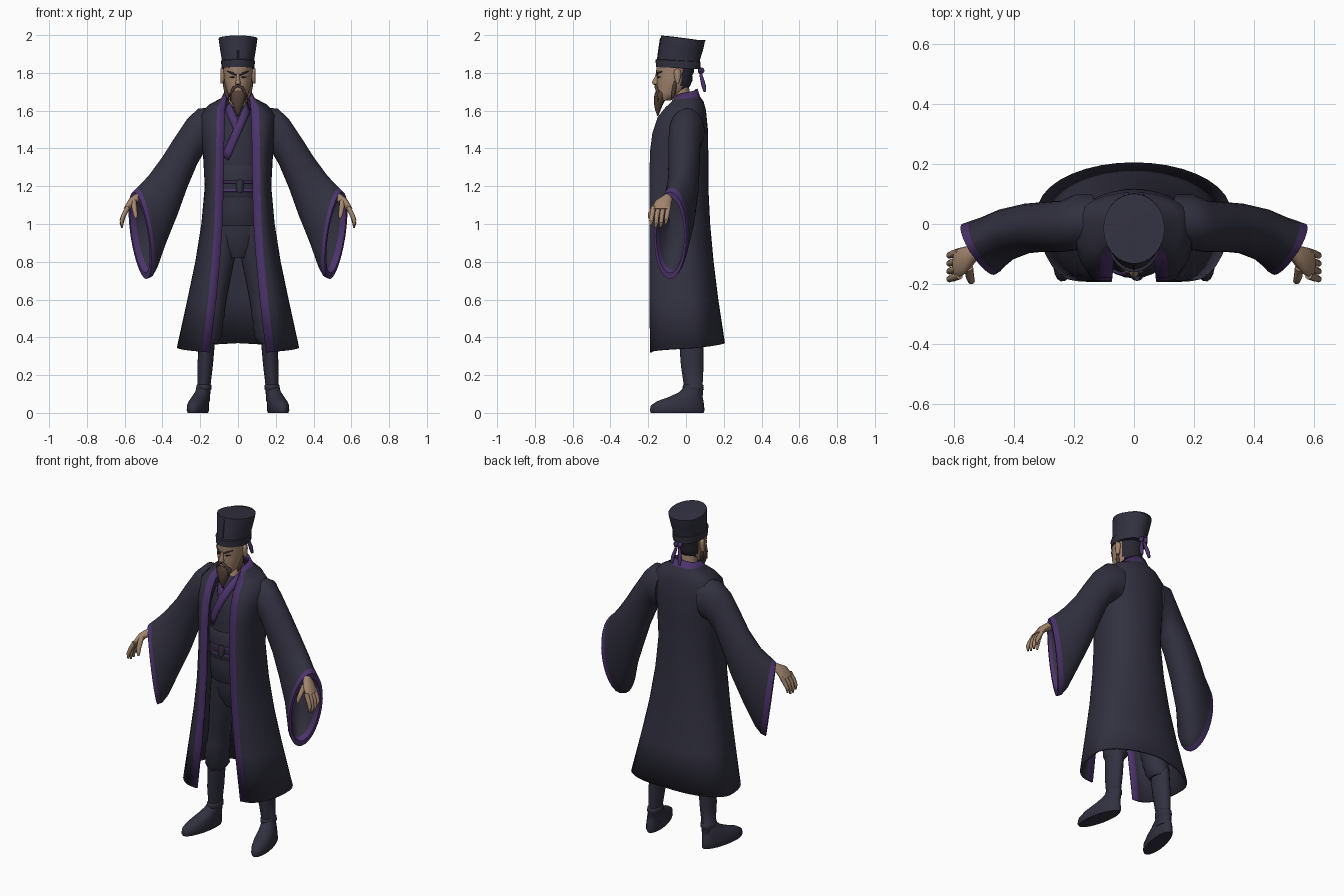
import bpy, bmesh, math
from mathutils import Vector as V


def material(name, col):
    m = bpy.data.materials.new(name)
    m.diffuse_color = (*col, 1)
    return m


NAVY = material("navy cloth", (0.031, 0.030, 0.050))
PURPLE = material("purple trim", (0.072, 0.034, 0.150))
SKIN = material("skin", (0.36, 0.235, 0.155))
BROWN = material("beard brown", (0.085, 0.052, 0.040))
HAIR = material("dark hair", (0.022, 0.021, 0.032))


def ring(c, u, v, n=24):
    c, u, v = V(c), V(u), V(v)
    return [c + u * math.cos(2 * math.pi * k / n) + v * math.sin(2 * math.pi * k / n)
            for k in range(n)]


def flat(z, cx, cy, w, d, n=24):
    return ring((cx, cy, z), (w, 0, 0), (0, d, 0), n)


def loft(name, rings, mats, rule=None, closed=True, mirror=False, solid=0, angle=45):
    """Skin a list of point rings; rule(row, column, centre) picks the material."""
    bm = bmesh.new()
    g = [[bm.verts.new(p) for p in r] for r in rings]
    n = len(g[0])
    for i in range(len(g) - 1):
        for j in range(n if closed else n - 1):
            k = (j + 1) % n
            f = bm.faces.new((g[i][j], g[i][k], g[i + 1][k], g[i + 1][j]))
            if rule:
                f.material_index = rule(i, j, f.calc_center_median())
    if closed:
        bm.faces.new(g[0])
        last = bm.faces.new(g[-1])
        if rule:
            last.material_index = rule(len(g) - 2, 0, last.calc_center_median())
    bmesh.ops.recalc_face_normals(bm, faces=bm.faces)
    me = bpy.data.meshes.new(name)
    bm.to_mesh(me)
    bm.free()
    for m in mats:
        me.materials.append(m)
    me.polygons.foreach_set("use_smooth", [True] * len(me.polygons))
    me.set_sharp_from_angle(angle=math.radians(angle))
    ob = bpy.data.objects.new(name, me)
    bpy.context.collection.objects.link(ob)
    if solid:
        s = ob.modifiers.new("thickness", 'SOLIDIFY')
        s.thickness, s.offset = solid, 0
    if mirror:
        ob.modifiers.new("mirror", 'MIRROR')
    return ob


def tube(name, pts, radii, mat, mirror=False, n=10):
    pts = [V(p) for p in pts]
    rings = []
    for i, p in enumerate(pts):
        t = pts[min(i + 1, len(pts) - 1)] - pts[max(i - 1, 0)]
        q = t.to_track_quat('Z', 'Y')
        rings.append(ring(p, q @ V((radii[i], 0, 0)), q @ V((0, radii[i], 0)), n))
    return loft(name, rings, [mat], mirror=mirror)


# Long open coat: front z, back z, opening x, front y, half width, side y, back y
coat = [(1.675, 1.715, .055, -.045, .068, 0, .055), (1.655, 1.67, .062, -.06, .085, 0, .07),
        (1.61, 1.645, .068, -.105, .15, .005, .088), (1.56, 1.6, .07, -.145, .195, 0, .1),
        (1.48, 1.5, .072, -.172, .195, -.01, .11), (1.38, 1.38, .074, -.185, .18, -.02, .112),
        (1.2, 1.2, .076, -.188, .17, -.02, .112), (1.0, 1.0, .082, -.188, .188, -.01, .122),
        (.8, .8, .096, -.188, .22, 0, .14), (.6, .6, .115, -.187, .262, .015, .165),
        (.32, .37, .148, -.185, .318, .04, .2)]
NF, NB = 7, 9
rows = []
for zf, zb, xf, yf, w, ys, yb in coat:
    bx = min(xf + .042, w - .004)
    half = [(xf, yf)]
    for k in range(NF + 1):
        a = math.pi / 2 * (1 - k / NF)
        half.append((bx + (w - bx) * math.cos(a), ys + (yf - ys) * math.sin(a)))
    for k in range(1, NB + 1):
        a = math.pi / 2 * k / NB
        half.append((w * math.cos(a), ys + (yb - ys) * math.sin(a)))
    half = [V((x, y, zf + (zb - zf) * k / (len(half) - 1))) for k, (x, y) in enumerate(half)]
    rows.append(half + [V((-p.x, p.y, p.z)) for p in reversed(half[:-1])])
last_col = len(rows[0]) - 2
loft("coat", rows, [NAVY, PURPLE],
     lambda i, j, c: int(i == 0 or j in (0, last_col)), closed=False, solid=.012)

# Wide sleeves: top x z, bottom x z, centre y, half depth, slant of the opening
sleeve = [(.13, 1.615, .15, 1.38, .01, .088, 0), (.21, 1.612, .185, 1.37, .005, .093, 0),
          (.27, 1.555, .215, 1.32, -.008, .086, 0), (.34, 1.45, .27, 1.19, -.01, .083, 0),
          (.40, 1.355, .32, 1.05, -.015, .083, .005), (.47, 1.26, .385, .89, -.035, .085, .015),
          (.51, 1.215, .432, .765, -.06, .085, .03), (.533, 1.192, .46, .72, -.074, .086, .043),
          (.553, 1.17, .485, .708, -.084, .086, .05)]


def sleeve_ring(s, k=1.0):
    tx, tz, bx, bz, y, h, sk = s
    return ring(((tx + bx) / 2, y, (tz + bz) / 2),
                V((tx - bx, 0, tz - bz)) * k / 2, V((sk, h, 0)) * k, 28)


rings = [sleeve_ring(s) for s in sleeve]
rings += [sleeve_ring(sleeve[8], .86), sleeve_ring(sleeve[7], .85),
          sleeve_ring(sleeve[6], .8), sleeve_ring(sleeve[5], .7)]
loft("sleeve", rings, [NAVY, PURPLE], lambda i, j, c: int(i in (7, 8, 9)), mirror=True)

# Hands
loft("palm", [ring(c, (0, a, 0), (b, 0, d), 14) for c, a, b, d in (
    ((.48, -.07, 1.165), .026, .012, .02), ((.53, -.095, 1.14), .028, .014, .02),
    ((.562, -.12, 1.12), .045, .015, .014), ((.592, -.132, 1.075), .05, .014, .008))],
    [SKIN], mirror=True)
for i, y in enumerate((-.172, -.146, -.12, -.093)):
    drop = (.005, -.006, -.004, .012)[i]
    tube(f"finger_{i + 1}", [(.583, y, 1.09), (.606, y - .008, 1.045),
         (.616, y - .012, 1.01 + drop), (.614, y - .014, .985 + drop)],
         (.013, .0125, .011, .006), SKIN, True)
tube("thumb", [(.552, -.145, 1.12), (.548, -.175, 1.08), (.543, -.19, 1.05), (.54, -.195, 1.03)],
     (.015, .014, .012, .006), SKIN, True)

# Inner robe: z, half width, front y, back y
robe = [(1.63, .055, -.08, .03), (1.55, .1, -.14, .07), (1.45, .13, -.165, .08),
        (1.3, .13, -.168, .08), (1.2, .125, -.166, .08), (1.1, .132, -.174, .08),
        (1.04, .135, -.168, .08), (.99, .132, -.15, .07)]


def robe_at(z):
    for a, b in zip(robe, robe[1:]):
        if z >= b[0]:
            t = min(1, (a[0] - z) / (a[0] - b[0]))
            return [p + (q - p) * t for p, q in zip(a[1:], b[1:])]
    return robe[-1][1:]


def robe_ring(z, grow=0.0):
    w, f, b = robe_at(z)
    return flat(z, 0, (f + b) / 2, w + grow, (b - f) / 2 + grow, 28)


def robe_front(x, z, lift):
    w, f, b = robe_at(z)
    t = max(-.95, min(.95, x / w))
    return V((t * w, (f + b) / 2 - (b - f) / 2 * math.sqrt(1 - t * t) - lift, z))


loft("inner_robe", [robe_ring(r[0]) for r in robe], [NAVY])

# Crossed collar and sash
for name, a, b, lift in (("collar_under", (-.06, 1.635), (.0, 1.5), .004),
                         ("collar_over", (.06, 1.635), (-.068, 1.35), .009)):
    strip = []
    for k in range(9):
        t = k / 8
        x, z = a[0] + (b[0] - a[0]) * t, a[1] + (b[1] - a[1]) * t
        s = 1 if a[0] > 0 else -1
        strip.append([robe_front(x + s * o * .018, z - o * .012, lift) for o in (-1, 0, 1)])
    loft(name, strip, [PURPLE], closed=False, solid=.008)
loft("sash", [robe_ring(z, g) for z, g in ((1.31, .002), (1.3, .008), (1.15, .008), (1.14, .002))],
     [NAVY])
for i, z in enumerate((1.222, 1.178)):
    loft(f"sash_cord_{i + 1}", [robe_ring(z + o, g) for o, g in
         ((.009, .006), (.006, .013), (-.006, .013), (-.009, .006))], [PURPLE])
loft("sash_knot", [flat(z, .01, -.176, w, .014, 12) for z, w in
     ((1.235, .008), (1.222, .02), (1.178, .02), (1.165, .008))], [NAVY])

# Trousers
loft("trouser_seat", [flat(z, 0, -.03, w, d) for z, w, d in
     ((1.06, .125, .1), (.95, .13, .098), (.88, .11, .085), (.82, .05, .06))], [NAVY])
loft("trouser_leg", [flat(z, x, y, w, d, 20) for z, x, y, w, d in (
    (1.0, .068, -.03, .065, .09), (.85, .082, -.025, .072, .085), (.65, .113, -.01, .062, .073),
    (.54, .132, .0, .062, .072), (.51, .138, .002, .068, .078), (.485, .142, .005, .063, .073),
    (.455, .147, .01, .069, .078), (.43, .15, .015, .063, .072), (.4, .153, .02, .066, .074),
    (.365, .16, .025, .045, .06))], [NAVY], mirror=True)

# Boots
loft("boot_shaft", [flat(z, x, y, w, d, 20) for z, x, y, w, d in (
    (.4, .163, .028, .043, .066), (.25, .174, .033, .041, .06), (.15, .18, .038, .035, .05),
    (.145, .18, .038, .04, .055), (.125, .181, .038, .041, .056), (.118, .182, .038, .036, .052),
    (.06, .185, .035, .036, .052))], [NAVY], mirror=True)
yaw = math.radians(12)
across, along = V((math.cos(yaw), math.sin(yaw), 0)), V((-math.sin(yaw), math.cos(yaw), 0))
loft("boot_foot", [ring((x, y, z), across * w, along * l) for z, x, y, w, l in (
    (0, .212, -.046, .046, .142), (.012, .213, -.047, .051, .148), (.04, .212, -.045, .051, .144),
    (.062, .207, -.03, .048, .125), (.085, .198, .0, .044, .09), (.11, .188, .025, .039, .062),
    (.135, .182, .037, .035, .05))], [NAVY], mirror=True)

# Head and neck
loft("neck", [flat(z, 0, y, w, d) for z, y, w, d in (
    (1.56, -.035, .07, .065), (1.62, -.03, .058, .055), (1.66, -.025, .048, .047),
    (1.74, -.035, .048, .05))], [SKIN])
loft("head", [flat(z, 0, y, w, d, 32) for z, y, w, d in (
    (1.655, -.115, .028, .035), (1.675, -.095, .046, .06), (1.7, -.078, .057, .076),
    (1.73, -.066, .066, .087), (1.76, -.061, .073, .095), (1.785, -.06, .074, .093),
    (1.805, -.058, .077, .1), (1.86, -.055, .078, .1))], [SKIN, HAIR],
    lambda i, j, c: int(c.y > -.025 and c.z > 1.7))
loft("nose", [flat(z, 0, y, w, d, 12) for z, y, w, d in (
    (1.805, -.148, .007, .008), (1.775, -.153, .008, .014), (1.752, -.16, .013, .02),
    (1.742, -.158, .016, .02), (1.735, -.152, .01, .012))], [SKIN])
loft("ear", [ring((.08, -.045, z), (.012, 0, 0), (0, d, 0), 12) for z, d in (
    (1.745, .006), (1.765, .014), (1.795, .02), (1.815, .016), (1.822, .006))],
    [SKIN], mirror=True)
tube("eyebrow", [(.01, -.154, 1.788), (.03, -.15, 1.799), (.056, -.128, 1.808)],
     (.004, .006, .003), HAIR, True, 8)
tube("eye", [(.017, -.15, 1.776), (.03, -.147, 1.778), (.045, -.135, 1.779)],
     (.002, .0045, .002), HAIR, True, 8)

# Beard, moustache and whiskers
loft("beard", [flat(z, 0, y, w, d, 16) for z, y, w, d in (
    (1.708, -.132, .035, .026), (1.69, -.132, .045, .034), (1.665, -.138, .042, .032),
    (1.635, -.145, .031, .024), (1.605, -.149, .017, .015), (1.572, -.149, .003, .003))], [BROWN])
tube("moustache", [(.002, -.16, 1.731), (.022, -.158, 1.722), (.036, -.148, 1.695),
     (.04, -.147, 1.65)], (.006, .008, .007, .002), BROWN, True)
tube("side_whisker", [(.072, -.055, 1.76), (.068, -.06, 1.73), (.06, -.067, 1.69),
     (.052, -.075, 1.66)], (.006, .011, .011, .003), BROWN, True)

# Tall cap, slanted at the top, with a folded lower band
cap = [flat(z, 0, y, w, d, 36) for z, y, w, d in (
    (1.835, -.042, .084, .112), (1.87, -.038, .086, .112), (1.92, -.026, .094, .116),
    (1.975, -.016, .102, .118))]
for k in (1.0, .93, .5):
    cap.append([V((p.x * k, -.015 + (p.y + .015) * k, 1.981 - .13 * p.y * k + (1 - k) * .006))
                for p in flat(0, 0, -.015, .102, .117, 36)])
loft("cap", cap, [NAVY])
loft("cap_band", [[V((p.x, p.y, p.z - .05 * p.y)) for p in flat(z, 0, -.042, w, d, 36)]
     for z, w, d in ((1.823, .078, .108), (1.823, .087, .117), (1.862, .09, .119),
                     (1.865, .084, .112))], [NAVY])
tube("cap_seam", [(0, -.151, 1.868), (0, -.144, 1.92), (0, -.135, 1.985)],
     (.004, .004, .003), NAVY, n=6)

# Ribbon tied behind the head
tube("ribbon_knot", [(-.025, .073, 1.815), (-.012, .08, 1.812), (0, .076, 1.81),
     (.012, .08, 1.812), (.025, .073, 1.815)], (.008, .018, .01, .018, .008), PURPLE)
tube("ribbon_tail", [(.006, .074, 1.81), (.016, .084, 1.77), (.024, .094, 1.73),
     (.026, .1, 1.7)], (.006, .01, .012, .007), PURPLE, True, 8)
